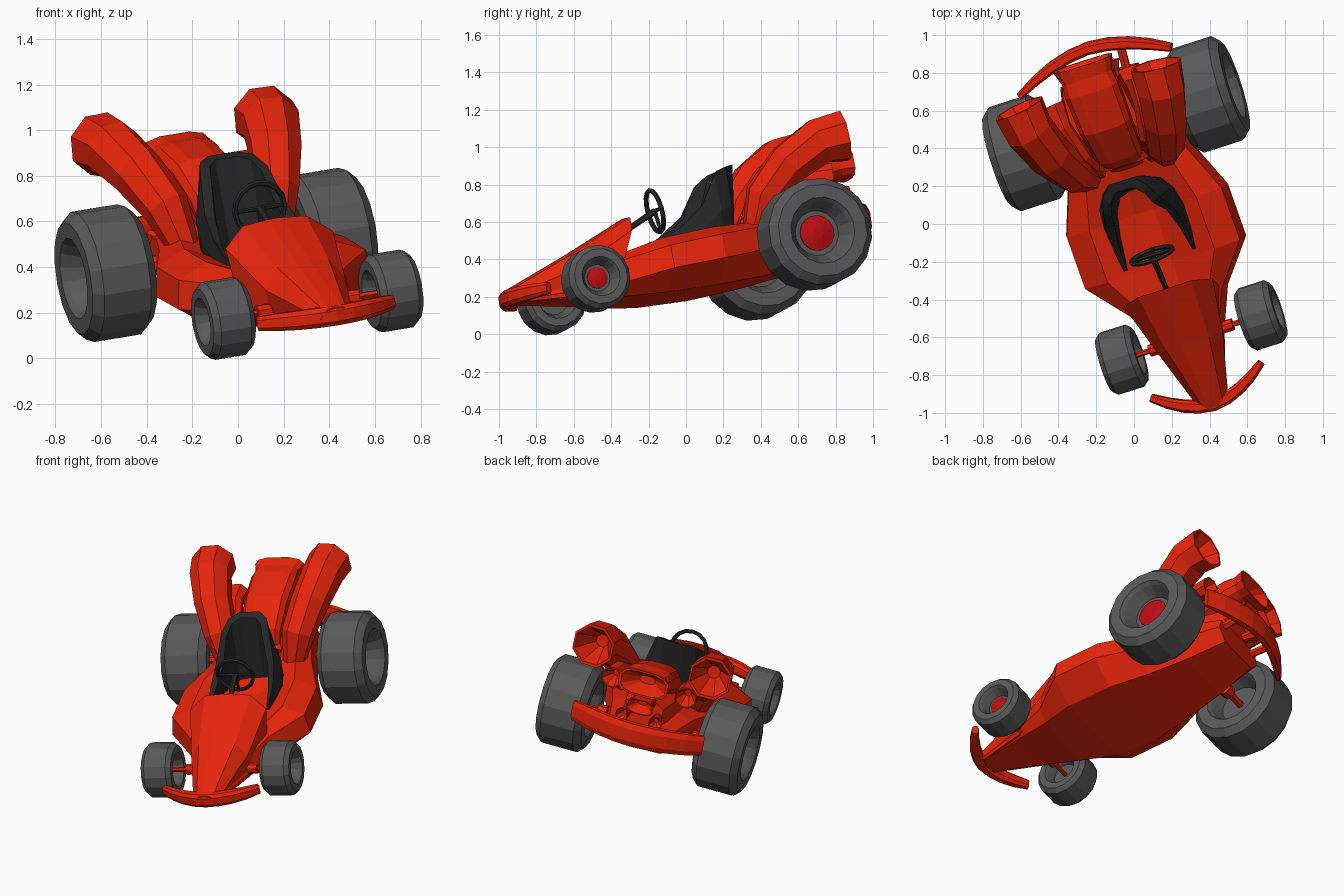
import bpy, bmesh, math
from mathutils import Vector, Matrix

if "Cube" in bpy.data.objects:
    bpy.data.objects.remove(bpy.data.objects["Cube"])

# The kart is built upright in its own frame (x = width, -y = nose, z = 0 ground), then tilted by FRAME
FRAME = Matrix(((.941, -.316, -.121, .132),
                (.301, .945, -.128, -.003),
                (.155, .084, .985, .114),
                (0, 0, 0, 1)))


def material(name, col):
    m = bpy.data.materials.new(name)
    m.diffuse_color = (*col, 1)
    m.use_nodes = True
    m.node_tree.nodes["Principled BSDF"].inputs["Base Color"].default_value = m.diffuse_color
    return m


RED = material("red_paint", (.8, .018, .003))
HUB = material("hub_red", (.5, .004, .006))
TYRE = material("tyre_grey", (.1, .1, .1))
BLACK = material("seat_black", (.02, .02, .02))


def finish(name, bm, mat):
    bmesh.ops.remove_doubles(bm, verts=bm.verts, dist=1e-4)
    bmesh.ops.recalc_face_normals(bm, faces=bm.faces)
    me = bpy.data.meshes.new(name)
    bm.to_mesh(me)
    bm.free()
    me.materials.append(mat)
    ob = bpy.data.objects.new(name, me)
    bpy.context.collection.objects.link(ob)
    ob.matrix_world = FRAME
    return ob


def loft(name, rings, mat, closed=False):
    bm = bmesh.new()
    vs = [[bm.verts.new(p) for p in r] for r in rings]
    n = len(vs[0])
    pairs = list(zip(vs, vs[1:])) + ([(vs[-1], vs[0])] if closed else [])
    for a, b in pairs:
        for i in range(n):
            j = (i + 1) % n
            bm.faces.new((a[i], a[j], b[j], b[i]))
    if not closed:
        bm.faces.new(vs[0])
        bm.faces.new(vs[-1])
    return finish(name, bm, mat)


def sweep(name, path, radii, mat, sides=8, ref=(1, 0, 0), power=1, mouth=0, closed=False):
    """Section radii (ru, rv) along a path; ru lies along ref. mouth = depth of a hollow end."""
    P = [Vector(p) for p in path]
    R = [r if isinstance(r, tuple) else (r, r) for r in radii]
    rings, n = [], len(P)

    def ring(c, t, r):
        u = Vector(ref)
        u = (u - t * u.dot(t)).normalized()
        v = t.cross(u)
        out = []
        for k in range(sides):
            a = math.tau * (k + .5) / sides
            f = lambda w: math.copysign(abs(w) ** power, w)
            out.append(c + u * r[0] * f(math.cos(a)) + v * r[1] * f(math.sin(a)))
        return out
    for i in range(n):
        a, b = (P[i - 1], P[(i + 1) % n]) if closed else (P[max(i - 1, 0)], P[min(i + 1, n - 1)])
        t = (b - a).normalized()
        rings.append(ring(P[i], t, R[i]))
    if mouth:
        r = R[-1]
        rings.append(ring(P[-1], t, (r[0] * .9, r[1] * .86)))
        rings.append(ring(P[-1] - t * mouth, t, (r[0] * .3, r[1] * .3)))
    return loft(name, rings, mat, closed)


def mirrored(half):
    return half + [(-x, y, z) for x, y, z in reversed(half)]


# Chassis pan: y, bottom half width, bottom z, edge half width, edge low z, edge top z, deck rise, centre z
pan = [(-.97, .05, .13, .07, .14, .16, .01, .17),
       (-.62, .15, .11, .18, .15, .23, .02, .25),
       (-.40, .21, .09, .275, .16, .28, .04, .28),
       (-.18, .28, .085, .455, .19, .315, .06, .29),
       (.115, .29, .10, .455, .22, .35, .06, .31),
       (.38, .24, .13, .35, .26, .385, .04, .40),
       (.62, .20, .17, .28, .28, .40, .03, .42),
       (.88, .15, .24, .22, .31, .38, .01, .39)]
loft("chassis_body", [mirrored([(bw, y, zb), (ew, y, zl), (ew - .02, y, zt),
                                (.66 * ew, y, zt + d), (.05, y, zc)])
                      for y, bw, zb, ew, zl, zt, d, zc in pan], RED)

# Nose hood, its rear edge slanting forward toward the floor
hood = [(-1.01, .05, .13, .075, .155, .05, .185, 0), (-.62, .17, .12, .185, .27, .12, .36, 0),
        (-.29, .245, .2, .25, .44, .15, .52, .4)]
loft("nose_hood", [mirrored([(bw, y - s * (zt - zb), zb), (sw, y - s * (zt - zm), zm),
                             (tw, y, zt), (.03, y, zt + .012)])
                   for y, bw, zb, sw, zm, tw, zt, s in hood], RED)


# Crescent bumpers
def bumper(name, half, y_mid, y_tip, z, height, depth, taper):
    path, rad = [], []
    for i in range(9):
        u = -1 + i / 4
        path.append((half * u, y_mid + (y_tip - y_mid) * abs(u) ** 1.8, z))
        rad.append((height * (1 - taper * abs(u) ** 3), depth * (1 - .4 * abs(u) ** 3)))
    sweep(name, path, rad, RED, 8, (0, 0, 1), .7)


bumper("front_bumper", .31, -.985, -.85, .16, .046, .036, .3)
bumper("rear_bumper", .425, 1.04, .91, .385, .08, .034, .15)


# Wheels: lathed tyre with dished sides and a red hub
def disc(profile, centre, sides):
    return [[Vector(centre) + Vector((x, r * math.cos(a), r * math.sin(a)))
             for a in (math.tau * (k + .5) / sides for k in range(sides))] for x, r in profile]


def wheel(name, s, x, y, z, R, w):
    prof = [(.3, .42), (.85, .56), (1, .62), (1, .86), (.72, 1), (-.72, 1),
            (-1, .86), (-1, .62), (-.85, .56), (-.3, .45)]
    loft(name + "_tyre", disc([(s * a * w, b * R) for a, b in prof], (s * x, y, z), 16), TYRE)
    loft(name + "_hub", disc([(s * .25 * w, .33 * R), (s * .36 * w, .33 * R), (s * .46 * w, .1 * R)],
                             (s * x, y, z), 16), HUB)


for s, side in ((-1, "right"), (1, "left")):
    wheel("front_" + side, s, .39, -.609, .175, .173, .098)
    wheel("rear_" + side, s, .515, .605, .293, .29, .15)
    # Axle collars
    sweep("front_collar_" + side, [(s * .17, -.609, .175), (s * .235, -.609, .175)], [.034] * 2, RED, 8, (0, 0, 1))
    sweep("rear_collar_" + side, [(s * .28, .605, .293), (s * .34, .605, .293)], [.045] * 2, RED, 8, (0, 0, 1))
    # Bumper strut
    sweep("rear_strut_" + side, [(s * .15, .8, .35), (s * .17, 1.02, .38)], [.025] * 2, RED, 6)
    # Large flared horns, medium horns and small tail pipes
    sweep("large_horn_" + side, [(s * .21, .37, .36), (s * .255, .44, .56), (s * .32, .58, .71),
                                 (s * .37, .75, .81), (s * .385, .885, .825)],
          [.065, .105, .12, .132, .142], RED, 8, mouth=.16)
    sweep("medium_horn_" + side, [(s * .15, .40, .38), (s * .19, .52, .57), (s * .23, .70, .64), (s * .245, .83, .63)],
          [.05, .055, .055, .075], RED, 8, mouth=.08)
    sweep("small_pipe_" + side, [(s * .09, .7, .44), (s * .10, .88, .46), (s * .11, .95, .46)],
          [.03, .03, .045], RED, 8, mouth=.05)
sweep("front_axle", [(-.37, -.609, .175), (.37, -.609, .175)], [.015] * 2, RED, 6, (0, 0, 1))
sweep("rear_axle", [(-.49, .605, .293), (.49, .605, .293)], [.025] * 2, RED, 6, (0, 0, 1))

# Central exhaust ducts and engine block
sweep("main_duct", [(0, .42, .38), (0, .50, .54), (0, .66, .645), (0, .86, .70), (0, .93, .71), (0, 1.0, .715)],
      [(.11, .06), (.13, .085), (.145, .09), (.15, .085), (.142, .075), (.165, .085)],
      RED, 12, power=.65, mouth=.1)
sweep("lower_duct", [(0, .7, .56), (0, .92, .555), (0, .98, .55)],
      [(.07, .04), (.07, .04), (.09, .052)], RED, 12, power=.65, mouth=.07)
sweep("engine_block", [(0, .42, .40), (0, .6, .46), (0, .86, .47)],
      [(.17, .09), (.17, .12), (.13, .09)], RED, 8, power=.6)

# Seat: a horseshoe shell rising to a tall back. x, y, top z, lean toward the centre, thickness
arm = [(.20, -.15, .37, 0, .02), (.215, -.03, .44, .01, .04), (.22, .10, .54, .03, .055),
       (.20, .21, .70, .055, .06), (.15, .29, .75, .045, .065), (.07, .325, .765, .015, .07)]
seat = []
for s, pts in ((-1, arm), (1, arm[::-1])):
    for x, y, z, lean, th in pts:
        n = Vector((x * s, (y - .05) * .9 if y > .12 else 0, 0)).normalized()
        base = Vector((s * x, y, 0))
        top = base - n * lean
        up = Vector((0, .035 * max(0, z - .5) / .25, 0))
        seat.append([base - up + Vector((0, 0, .27)), base + Vector((0, 0, .27 + .55 * (z - .27))),
                     top + up + Vector((0, 0, z)), top + up - n * th * .8 + Vector((0, 0, z - .015)),
                     base - n * th * 1.3 + Vector((0, 0, .27))])
loft("seat_shell", seat, BLACK)

# Steering wheel: rim, spokes and column
c = Vector((0, -.097, .56))
up = Vector((0, -.16, .987))
axis = (0, .987, .16)
rim = [c + Vector((1, 0, 0)) * .115 * math.cos(a) + up * .115 * math.sin(a)
       for a in (math.tau * k / 16 for k in range(16))]
sweep("steering_rim", rim, [.013] * 16, BLACK, 6, axis, closed=True)
for i, a in enumerate((0, math.pi, -math.pi / 2)):
    tip = c + Vector((1, 0, 0)) * .11 * math.cos(a) + up * .11 * math.sin(a)
    sweep("steering_spoke_%d" % i, [c, tip], [.012, .009], BLACK, 6, axis)
sweep("steering_column", [c, (0, -.35, .43)], [.018, .014], BLACK, 6)
